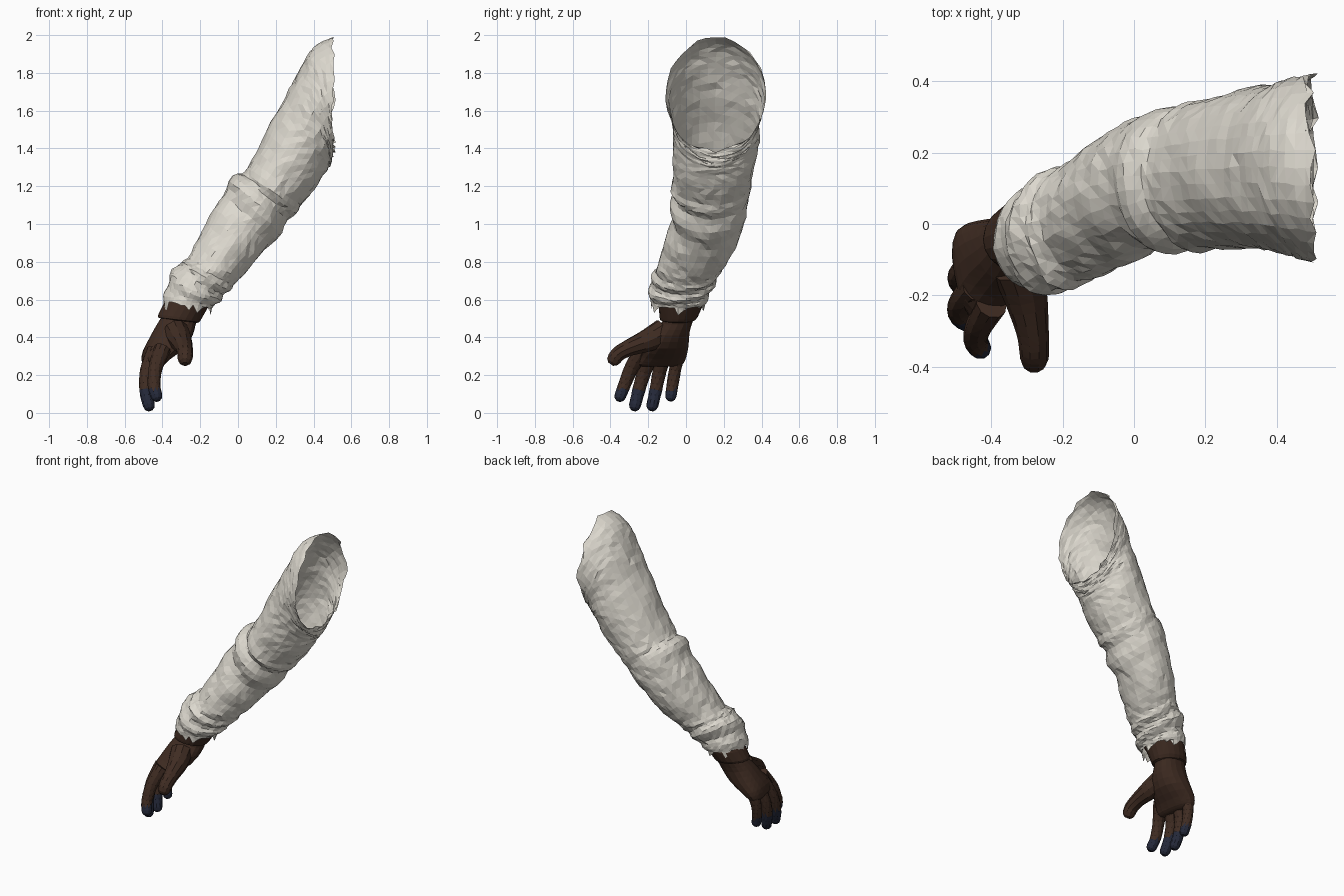
import bpy, bmesh, math, random
from mathutils import Vector, noise

if "Cube" in bpy.data.objects:
    bpy.data.objects.remove(bpy.data.objects["Cube"])

random.seed(7)


def material(name, rgb):
    m = bpy.data.materials.new(name)
    m.diffuse_color = (*rgb, 1)
    m.use_nodes = True
    m.node_tree.nodes["Principled BSDF"].inputs["Base Color"].default_value = m.diffuse_color
    return m


CLOTH = material("cloth", (0.72, 0.69, 0.62))
LEATHER = material("brown_leather", (0.05, 0.025, 0.016))
NAVY = material("navy_tips", (0.018, 0.022, 0.042))


def spline(rows, sub):
    """Catmull-Rom resampling of equal-length rows of numbers."""
    out, n = [], len(rows)
    for i in range(n - 1):
        p = [rows[max(0, min(n - 1, i + k))] for k in (-1, 0, 1, 2)]
        for j in range(sub):
            t = j / sub
            out.append([0.5 * (2 * b + (c - a) * t + (2 * a - 5 * b + 4 * c - d) * t * t
                               + (3 * b - a - 3 * c + d) * t ** 3) for a, b, c, d in zip(*p)])
    return out + [list(rows[-1])]


def loft(name, rings, mats, cap_start=False, cap_end=False, mat_of=None):
    """Skin a list of closed rings of points into one flat-shaded mesh."""
    bm = bmesh.new()
    vr = [[bm.verts.new(p) for p in r] for r in rings]
    n = len(vr[0])
    for a, b in zip(vr, vr[1:]):
        for k in range(n):
            bm.faces.new((a[k], a[(k + 1) % n], b[(k + 1) % n], b[k]))
    if cap_start:
        bm.faces.new(vr[0])
    if cap_end:
        bm.faces.new(vr[-1])
    bmesh.ops.recalc_face_normals(bm, faces=bm.faces)
    bmesh.ops.triangulate(bm, faces=bm.faces, quad_method='SHORT_EDGE')
    if mat_of:
        for f in bm.faces:
            f.material_index = mat_of(f.calc_center_median())
    me = bpy.data.meshes.new(name)
    bm.to_mesh(me)
    bm.free()
    for m in mats:
        me.materials.append(m)
    ob = bpy.data.objects.new(name, me)
    bpy.context.collection.objects.link(ob)
    return ob


def section_ring(s, n, power=1.0, skew=0.0, offset=None):
    """Ring through outer point (x,z), inner point (x,z) and a y range."""
    tx, tz, bx, bz, y0, y1 = s
    c = Vector(((tx + bx) / 2, (y0 + y1) / 2, (tz + bz) / 2))
    h = Vector(((tx - bx) / 2, 0, (tz - bz) / 2))
    w = Vector((-skew * (y1 - y0) / 2, (y1 - y0) / 2, 0))
    ring = []
    for k in range(n):
        a = 2 * math.pi * k / n
        ca, sa = math.cos(a), math.sin(a)
        d = (h * math.copysign(abs(ca) ** power, ca) + w * math.copysign(abs(sa) ** power, sa))
        if offset:
            d += d.normalized() * offset(a, c + d)
        ring.append(c + d)
    return ring


# Sleeve: outer edge, inner edge and y range from the torn shoulder down to the wrist
SLEEVE = [
    (0.50, 1.985, 0.505, 1.385, -0.11, 0.425), (0.40, 1.93, 0.50, 1.35, -0.09, 0.41),
    (0.33, 1.83, 0.49, 1.32, -0.075, 0.395), (0.25, 1.67, 0.47, 1.29, -0.07, 0.385),
    (0.15, 1.49, 0.42, 1.21, -0.07, 0.37), (0.05, 1.30, 0.33, 1.10, -0.068, 0.345),
    (-0.02, 1.25, 0.27, 1.02, -0.07, 0.335), (-0.10, 1.12, 0.17, 0.89, -0.08, 0.305),
    (-0.19, 0.96, 0.06, 0.765, -0.12, 0.25), (-0.265, 0.82, -0.01, 0.69, -0.155, 0.18),
    (-0.325, 0.78, -0.06, 0.635, -0.18, 0.16), (-0.375, 0.67, -0.105, 0.585, -0.195, 0.12),
    (-0.39, 0.575, -0.15, 0.55, -0.185, 0.10)]


def bump(t, centre, width):
    return math.exp(-((t - centre) / width) ** 2)


SIDES = 34
rows = spline(SLEEVE, 4)
rings = []
for i, s in enumerate(rows):
    t = i / 4

    # Diagonal folds at the elbow, gathered folds near the wrist, slight crumple all over
    def wrinkle(a, p, t=t):
        front = 0.5 - 0.5 * math.sin(a)
        elbow = bump(t, 6.0, 1.3) * (0.3 + front) * 0.012 * math.sin(5.2 * t + 1.6 * math.cos(a))
        wrist = bump(t, 10.3, 1.3) * 0.010 * math.sin(5.5 * t + 2 * math.sin(a + 0.6))
        return elbow + wrist + 0.010 * noise.noise(p * 7)

    rings.append(section_ring(s, SIDES, offset=wrinkle))
for i in range(2, len(rings) - 2):
    for p in rings[i]:
        p += Vector([random.uniform(-0.004, 0.004) for _ in range(3)])
# Torn edges at both ends
for k in range(SIDES):
    rings[0][k].x += random.uniform(-0.022, 0.014)
    rings[0][k].z += random.uniform(-0.012, 0.012)
    rings[-1][k].z += random.uniform(-0.035, 0.03)
for k in (3, 6, 7, 11):
    rings[0][k].x -= 0.02
loft("sleeve", rings, [CLOTH])

# Glove cuff with a rolled lower hem
CUFF = [(-0.355, 0.66, -0.115, 0.60, -0.15, 0.095), (-0.395, 0.575, -0.155, 0.565, -0.145, 0.09),
        (-0.422, 0.52, -0.195, 0.495, -0.14, 0.062), (-0.424, 0.505, -0.205, 0.48, -0.137, 0.05),
        (-0.405, 0.50, -0.22, 0.475, -0.12, 0.035)]
loft("glove_cuff", [section_ring(s, 20) for s in CUFF], [LEATHER])

# Palm from wrist to knuckles
PALM = [(-0.39, 0.54, -0.21, 0.51, -0.115, 0.05), (-0.41, 0.50, -0.225, 0.465, -0.125, 0.035),
        (-0.44, 0.45, -0.24, 0.41, -0.165, 0.02), (-0.475, 0.385, -0.285, 0.34, -0.21, 0.015),
        (-0.50, 0.33, -0.36, 0.285, -0.255, 0.005), (-0.505, 0.28, -0.395, 0.255, -0.275, -0.01),
        (-0.49, 0.255, -0.42, 0.245, -0.255, -0.03)]
palm_rows = spline(PALM, 2)
loft("palm", [section_ring(s, 18, 0.85, 0.22 * i / len(palm_rows)) for i, s in enumerate(palm_rows)],
     [LEATHER], True, True)


def digit(name, path, tipped=True, sides=10):
    """Rounded tube along (x, y, z, radius) points, with a dark blue tip."""
    pts = spline(path, 3)
    rings = []
    for i, p in enumerate(pts):
        c, r = Vector(p[:3]), p[3]
        d = Vector(pts[min(i + 1, len(pts) - 1)][:3]) - Vector(pts[max(i - 1, 0)][:3])
        d.normalize()
        q = d.to_track_quat('Z', 'Y')
        angles = [0] if i < len(pts) - 1 else [0, 35, 65]
        for g in angles:
            g = math.radians(g)
            rings.append([c + d * r * math.sin(g) + q @ Vector(
                (r * math.cos(g) * math.cos(2 * math.pi * k / sides),
                 r * math.cos(g) * math.sin(2 * math.pi * k / sides), 0)) for k in range(sides)])
    return loft(name, rings, [LEATHER, NAVY], True, True,
                lambda c: int(tipped and c.z < 0.125))


# Fingers
digit("index_finger", [(-0.40, -0.225, 0.34, 0.045), (-0.435, -0.285, 0.245, 0.038),
                       (-0.445, -0.325, 0.15, 0.034), (-0.432, -0.348, 0.09, 0.032)])
digit("middle_finger", [(-0.44, -0.175, 0.33, 0.045), (-0.482, -0.22, 0.22, 0.038),
                        (-0.488, -0.25, 0.12, 0.035), (-0.472, -0.27, 0.04, 0.032)])
digit("ring_finger", [(-0.445, -0.11, 0.33, 0.042), (-0.483, -0.14, 0.22, 0.037),
                      (-0.488, -0.16, 0.12, 0.034), (-0.472, -0.178, 0.04, 0.032)])
digit("little_finger", [(-0.43, -0.035, 0.35, 0.042), (-0.47, -0.052, 0.26, 0.034),
                        (-0.478, -0.068, 0.17, 0.032), (-0.465, -0.08, 0.09, 0.030)])
# Thumb
digit("thumb", [(-0.33, -0.12, 0.43, 0.07), (-0.305, -0.20, 0.385, 0.062),
                (-0.285, -0.30, 0.345, 0.046), (-0.28, -0.355, 0.315, 0.042),
                (-0.28, -0.378, 0.288, 0.040)], tipped=False)
